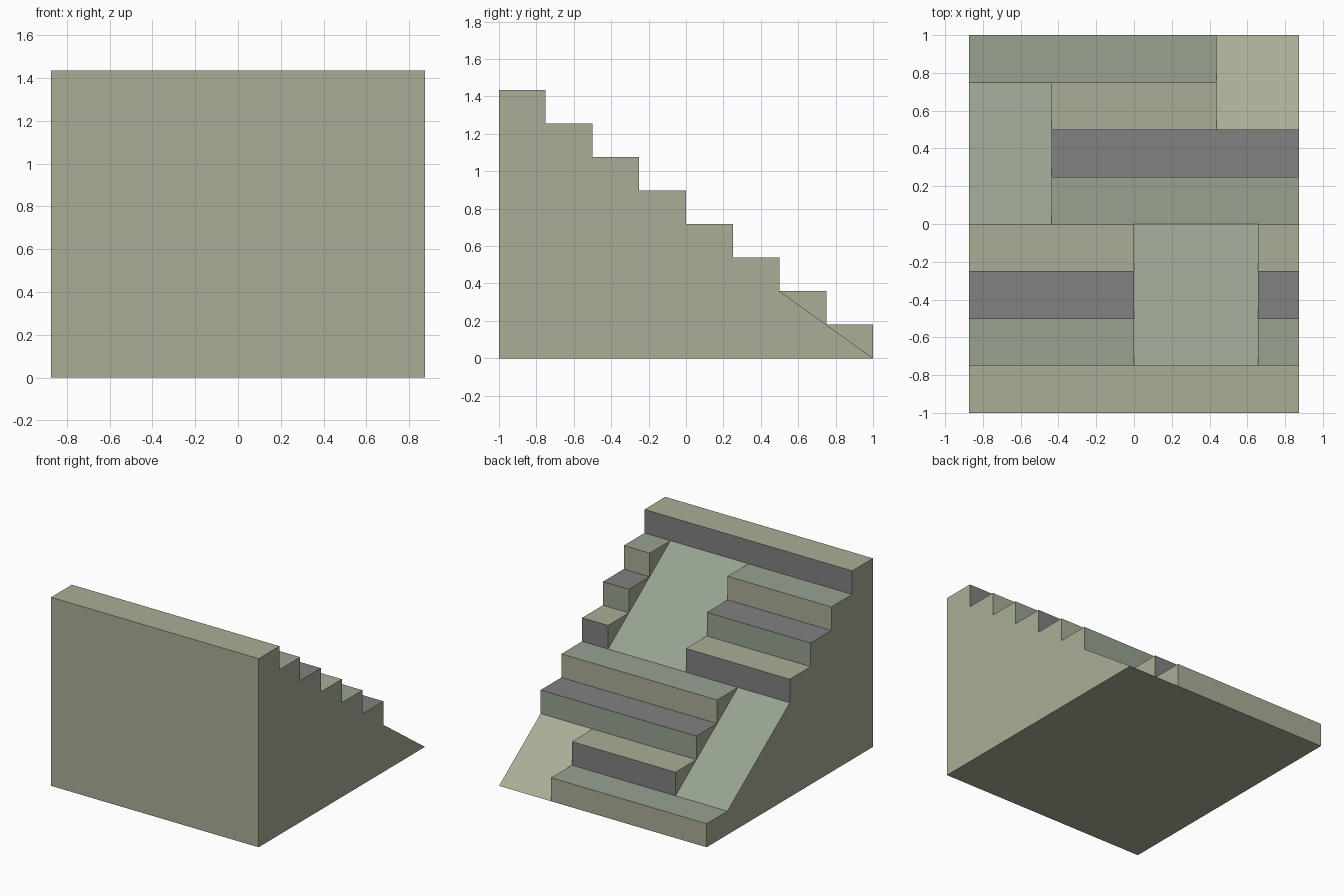
import bpy, bmesh, math

if "Cube" in bpy.data.objects:
    bpy.data.objects.remove(bpy.data.objects["Cube"])

STEPS, RUN, RISE = 8, 0.25, 1.435 / 8
XS = [-0.874, -0.437, 0.0, 0.436, 0.656, 0.874]
# ramps: (x interval indices, step rows they replace)
RAMPS = [({3, 4}, {1, 2}), ({0}, {2, 3, 4}), ({2, 3}, {5, 6, 7})]
GREEN, TAN, GREY = 0, 1, 2

bm = bmesh.new()


def face(points, mat):
    f = bm.faces.new([bm.verts.new(p) for p in points])
    f.material_index = mat


def strip(i, a, b, mat):
    """Quad across x interval i between two (y, z) points."""
    l, r = XS[i], XS[i + 1]
    face([(l, *a), (r, *a), (r, *b), (l, *b)], mat)


def corner(k):
    return (1 - RUN * k, RISE * k)


def is_ramp(i, k):
    return any(i in cols and k in rows for cols, rows in RAMPS)


def is_step(i, k):
    return 0 <= i < len(XS) - 1 and not is_ramp(i, k)


# treads, risers, ramps and the triangular step ends
for k in range(1, STEPS + 1):
    low, high = corner(k - 1), corner(k)
    nose = (low[0], high[1])
    for i in range(len(XS) - 1):
        if is_ramp(i, k):
            strip(i, low, high, TAN if k < 3 and i > 2 else GREEN)
        else:
            strip(i, low, nose, k % 3)
            strip(i, nose, high, (k - 1) % 3)
    for i, x in enumerate(XS):
        if is_step(i - 1, k) != is_step(i, k):
            face([(x, *p) for p in (low, nose, high)], TAN)

# underside, front wall and the two side walls
for i in range(len(XS) - 1):
    strip(i, (-1, 0), (1, 0), TAN)
    strip(i, (-1, 0), corner(STEPS), TAN)
for x in (XS[0], XS[-1]):
    face([(x, -1, 0)] + [(x, *corner(k)) for k in range(STEPS + 1)], TAN)

# weld, merge flat areas, orient outward
bmesh.ops.remove_doubles(bm, verts=bm.verts, dist=1e-4)
bmesh.ops.recalc_face_normals(bm, faces=bm.faces)
bmesh.ops.dissolve_limit(bm, angle_limit=math.radians(1), verts=bm.verts,
                         edges=bm.edges, delimit={'MATERIAL'})

mesh = bpy.data.meshes.new("stairs_with_ramps")
bm.to_mesh(mesh)
bm.free()
for name, col in (("green_stone", (0.31, 0.36, 0.28, 1)),
                  ("tan_stone", (0.41, 0.42, 0.31, 1)),
                  ("grey_stone", (0.22, 0.22, 0.22, 1))):
    m = bpy.data.materials.new(name)
    m.diffuse_color = col
    m.use_nodes = True
    m.node_tree.nodes["Principled BSDF"].inputs["Base Color"].default_value = m.diffuse_color
    mesh.materials.append(m)
obj = bpy.data.objects.new("stairs_with_ramps", mesh)
bpy.context.collection.objects.link(obj)
